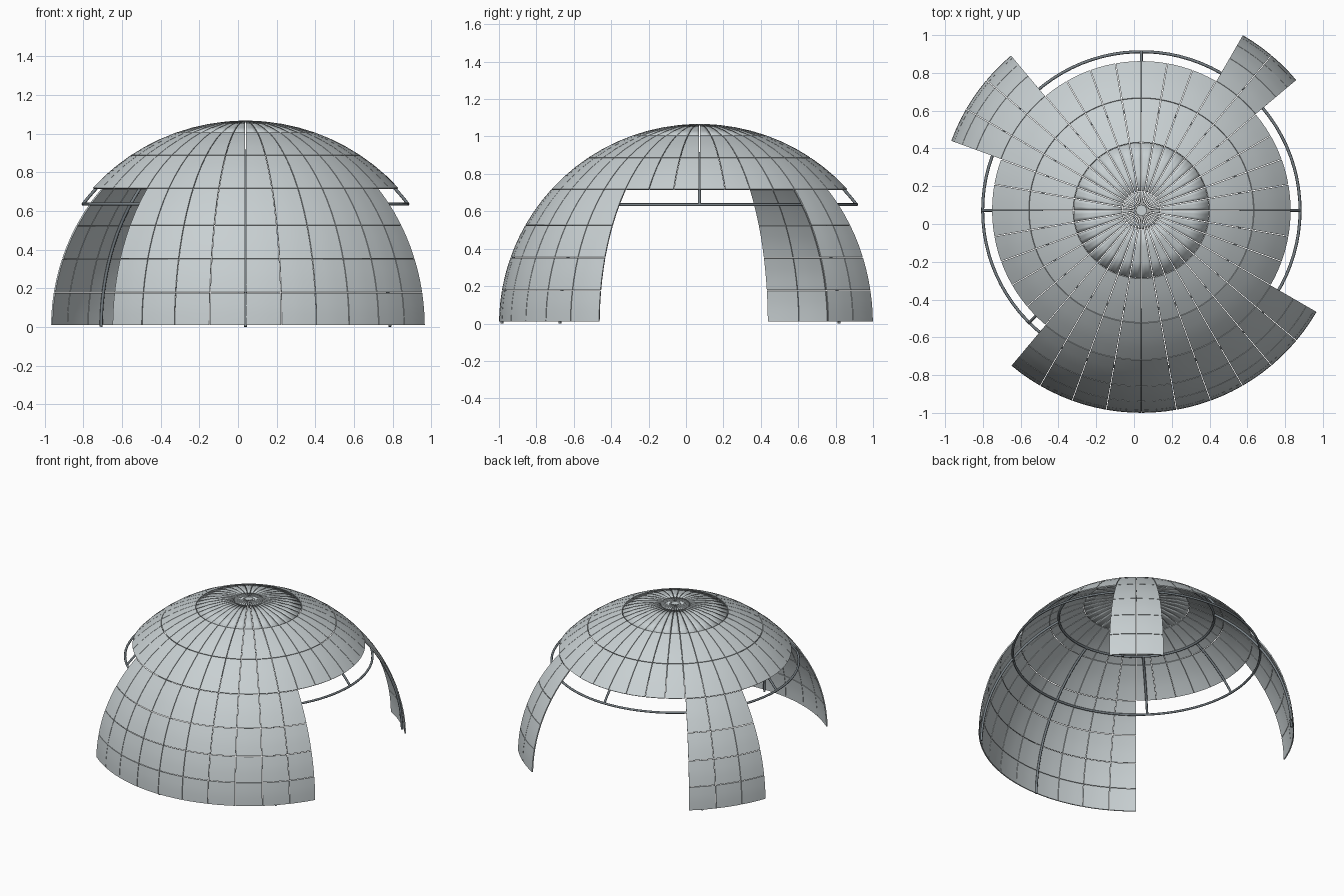
import bpy, bmesh, math
from mathutils import Vector

if "Cube" in bpy.data.objects:
    bpy.data.objects.remove(bpy.data.objects["Cube"])

R = 1.0718                               # outer shell radius
C = Vector((0.039, 0.072, -0.005))       # sphere centre
T = 0.008                                # panel thickness
GAP = 0.0018                             # half seam width
FRAME_R = R - 0.0155                     # frame tube centreline


def material(name, rgb):
    m = bpy.data.materials.new(name)
    m.diffuse_color = (*rgb, 1)
    m.use_nodes = True
    m.node_tree.nodes["Principled BSDF"].inputs["Base Color"].default_value = m.diffuse_color
    return m


SHELL = material("pale_grey_panel", (0.58, 0.63, 0.645))
STEEL = material("dark_steel", (0.19, 0.22, 0.24))


def sphere_point(radius, az, el):
    return C + radius * Vector((math.cos(el) * math.cos(az),
                                math.cos(el) * math.sin(az), math.sin(el)))


def add_panel(bm, az0, az1, el0, el1, n=3):
    """One thin curved plate, inset so a narrow seam stays around it."""
    g = GAP / R
    grids = []
    for radius in (R, R - T):
        grid = []
        for j in range(n + 1):
            el = el0 + g + (el1 - el0 - 2 * g) * j / n
            ga = min(g / math.cos(el), (az1 - az0) * 0.2)
            grid.append([bm.verts.new(sphere_point(
                radius, az0 + ga + (az1 - az0 - 2 * ga) * i / n, el))
                for i in range(n + 1)])
        grids.append(grid)
    outer, inner = grids
    for j in range(n):
        for i in range(n):
            for g2, flip in ((outer, False), (inner, True)):
                q = [g2[j][i], g2[j][i + 1], g2[j + 1][i + 1], g2[j + 1][i]]
                bm.faces.new(q[::-1] if flip else q)
    # rim walls
    loop = ([(0, i) for i in range(n)] + [(j, n) for j in range(n)]
            + [(n, i) for i in range(n, 0, -1)] + [(j, 0) for j in range(n, 0, -1)])
    for k, (a, b) in enumerate(loop):
        c, d = loop[(k + 1) % len(loop)]
        bm.faces.new((outer[a][b], inner[a][b], inner[c][d], outer[c][d]))


def panel_object(name, start, end, elevations, soft=False):
    bm = bmesh.new()
    for e0, e1 in zip(elevations, elevations[1:]):
        for az in range(start, end, 10):
            add_panel(bm, *(math.radians(v) for v in (az, az + 10, e0, e1)))
    finish(bm, name, SHELL, soft)


def finish(bm, name, mat, soft=False):
    me = bpy.data.meshes.new(name)
    bm.to_mesh(me)
    bm.free()
    me.materials.append(mat)
    ob = bpy.data.objects.new(name, me)
    bpy.context.collection.objects.link(ob)
    bpy.ops.object.select_all(action='DESELECT')
    ob.select_set(True)
    bpy.context.view_layer.objects.active = ob
    if soft:
        bpy.ops.object.shade_smooth()
    else:
        bpy.ops.object.shade_smooth_by_angle(angle=math.radians(35))


def tube(name, points, radius, cyclic=False):
    cu = bpy.data.curves.new(name, 'CURVE')
    cu.dimensions = '3D'
    cu.bevel_depth = radius
    cu.bevel_resolution = 2
    cu.use_fill_caps = True
    sp = cu.splines.new('POLY')
    sp.points.add(len(points) - 1)
    for p, co in zip(sp.points, points):
        p.co = (*co, 1)
    sp.use_cyclic_u = cyclic
    cu.materials.append(STEEL)
    bpy.context.collection.objects.link(bpy.data.objects.new(name, cu))


# Lower shell: three wall sections with openings between them
wall_rows = [0.7, 9.8, 19.5, 29.7, 42.4]
panel_object("front_wall", -130, -30, wall_rows)
panel_object("back_right_leg", 40, 60, wall_rows)
panel_object("back_left_leg", 130, 160, wall_rows)

# Roof bands and the softly shaded crown
panel_object("roof", 0, 360, [42.4, 56.3, 70.4])
panel_object("crown", 0, 360, [70.4, 84.6, 88.6], soft=True)

# Small disc closing the crown
bm = bmesh.new()
bmesh.ops.create_cone(bm, cap_ends=True, segments=24, radius1=0.03,
                      radius2=0.03, depth=0.006)
bmesh.ops.translate(bm, verts=bm.verts, vec=C + Vector((0, 0, R - 0.006)))
finish(bm, "crown_hub", SHELL)

# Frame rings
low_el, high_el = math.radians(37.3), math.radians(60)
for name, el in (("lower_ring", low_el), ("upper_ring", high_el)):
    tube(name, [sphere_point(FRAME_R, math.radians(a), el)
                for a in range(0, 360, 4)], 0.008, True)

# Ribs: those behind a wall section reach the ground, the rest stop at the ring
for k in range(8):
    deg = k * 45
    start = math.radians(0.3) if deg in (45, 135, 270, 315) else low_el
    tube("rib_%d" % k, [sphere_point(FRAME_R, math.radians(deg),
                                     start + (high_el - start) * i / 20)
                        for i in range(21)], 0.008)
